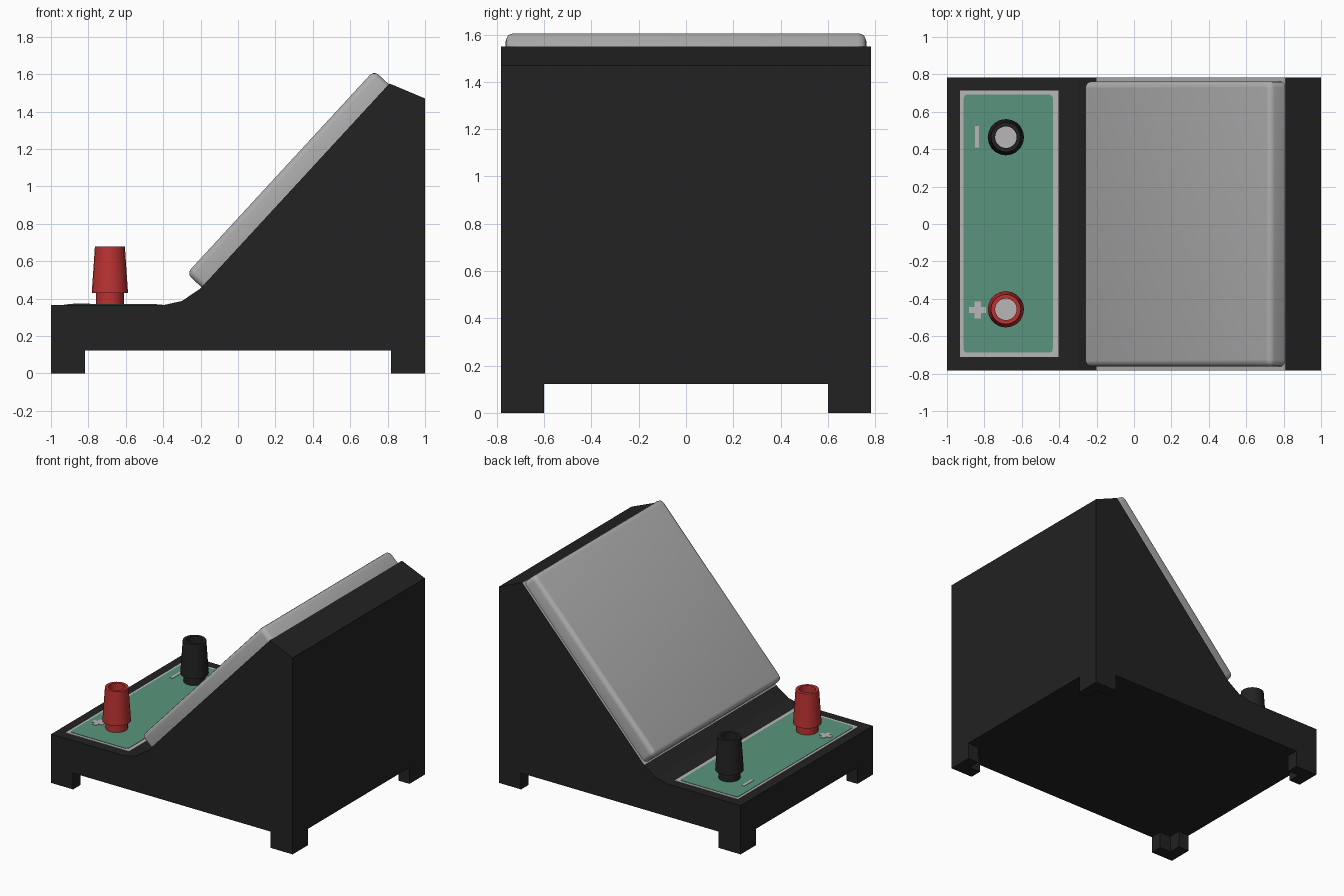
import bpy, bmesh, math
from mathutils import Matrix, Vector

if "Cube" in bpy.data.objects:
    bpy.data.objects.remove(bpy.data.objects["Cube"])


def material(name, rgb):
    m = bpy.data.materials.new(name)
    m.diffuse_color = (*rgb, 1)
    m.use_nodes = True
    m.node_tree.nodes["Principled BSDF"].inputs["Base Color"].default_value = m.diffuse_color
    return m


BLACK = material("black plastic", (0.016, 0.016, 0.016))
GREY = material("grey glass", (0.42, 0.42, 0.42))
LIGHT = material("light trim", (0.48, 0.47, 0.475))
GREEN = material("green plate", (0.1, 0.3, 0.205))
RED = material("red plastic", (0.5, 0.032, 0.032))


def add_object(name, bm, *mats, smooth=None):
    bmesh.ops.recalc_face_normals(bm, faces=bm.faces)
    mesh = bpy.data.meshes.new(name)
    bm.to_mesh(mesh)
    bm.free()
    for m in mats:
        mesh.materials.append(m)
    ob = bpy.data.objects.new(name, mesh)
    bpy.context.collection.objects.link(ob)
    if smooth:
        bpy.context.view_layer.objects.active = ob
        ob.select_set(True)
        bpy.ops.object.shade_smooth_by_angle(angle=math.radians(smooth))
        ob.select_set(False)
    return ob


def prism(points, offset):
    """Extrude a closed outline along an offset vector."""
    bm = bmesh.new()
    face = bm.faces.new([bm.verts.new(p) for p in points])
    ext = bmesh.ops.extrude_face_region(bm, geom=[face], use_keep_orig=True)
    verts = [g for g in ext["geom"] if isinstance(g, bmesh.types.BMVert)]
    bmesh.ops.translate(bm, verts=verts, vec=offset)
    bmesh.ops.recalc_face_normals(bm, faces=bm.faces)
    return bm


def plate(name, x0, x1, y0, y1, z0, z1, mat, radius=0):
    bm = prism([(x0, y0, z0), (x1, y0, z0), (x1, y1, z0), (x0, y1, z0)], (0, 0, z1 - z0))
    if radius:
        edges = [e for e in bm.edges if abs(e.verts[0].co.z - e.verts[1].co.z) > 1e-5]
        bmesh.ops.bevel(bm, geom=edges, offset=radius, segments=3, profile=0.5, affect='EDGES')
    return add_object(name, bm, mat)


# Wedge body, with the light sloping face under the panel
W = 0.782
DECK = 0.365
LOW, HIGH = Vector((-0.2, 0, 0.455)), Vector((0.81, 0, 1.55))
profile = [(-1, 0.122), (1, 0.122), (1, 1.47), (HIGH.x, HIGH.z), (LOW.x, LOW.z),
           (-0.3, 0.387), (-0.4, DECK), (-1, DECK)]
bm = prism([(x, -W, z) for x, z in profile], (0, 2 * W, 0))
for f in bm.faces:
    if f.normal.x < -0.7 and f.normal.z > 0.6:
        f.material_index = 1
add_object("wedge_body", bm, BLACK, LIGHT)

# L-shaped corner feet
L, T = 0.182, 0.09
for sx in (-1, 1):
    for sy in (-1, 1):
        outline = [(0, 0), (L, 0), (L, T), (T, T), (T, L), (0, L)]
        pts = [(sx * (1 - a), sy * (W - b), 0) for a, b in outline]
        add_object(f"foot_{'left' if sx < 0 else 'right'}_{'front' if sy < 0 else 'back'}",
                   prism(pts, (0, 0, 0.122)), BLACK)

# Rounded glass panel lying on the slope
d = (HIGH - LOW).normalized()
side = Vector((0, 1, 0))
n = d.cross(side)
length, half_w, thick = (HIGH - LOW).length, 0.763, 0.108
bm = prism([(0.008, -half_w, 0), (length - 0.005, -half_w, 0),
            (length - 0.005, half_w, 0), (0.008, half_w, 0)], (0, 0, thick))
edges = [e for e in bm.edges if abs(e.verts[0].co.z - e.verts[1].co.z) > 0.01]
bmesh.ops.bevel(bm, geom=edges, offset=0.035, segments=3, profile=0.5, affect='EDGES')
edges = [e for e in bm.edges if all(v.co.z > thick - 0.001 for v in e.verts)]
bmesh.ops.bevel(bm, geom=edges, offset=0.032, segments=3, profile=0.5, affect='EDGES')
if n.z < 0:
    n = -n
frame = Matrix((d, side, n)).transposed().to_4x4()
bm.transform(Matrix.Translation(LOW) @ frame)
add_object("sloped_panel", bm, GREY, smooth=50)

# Terminal plate with border and polarity marks
plate("plate_border", -0.93, -0.405, -0.71, 0.713, DECK - 0.002, DECK + 0.003, LIGHT)
plate("terminal_plate", -0.911, -0.434, -0.688, 0.692, DECK, DECK + 0.006, GREEN, 0.02)
plate("minus_mark", -0.85, -0.828, 0.41, 0.525, DECK, DECK + 0.009, LIGHT)
px, py, a, b = -0.836, -0.46, 0.045, 0.017
cross = []
for i in range(4):
    r = Matrix.Rotation(i * math.pi / 2, 2)
    for p in ((a, -b), (a, b), (b, b)):
        q = r @ Vector(p)
        cross.append((px + q.x, py + q.y, DECK))
add_object("plus_mark", prism(cross, (0, 0, 0.009)), LIGHT)


def terminal(name, x, y, mat):
    """Hollow tapered binding post turned from a profile."""
    prof = [(0.075, DECK), (0.075, 0.43), (0.097, 0.43), (0.08, 0.68), (0.058, 0.68), (0.058, 0.45)]
    sides = 20
    bm = bmesh.new()
    rings = []
    for r, z in prof:
        rings.append([bm.verts.new((x + r * math.cos(2 * math.pi * k / sides),
                                    y + r * math.sin(2 * math.pi * k / sides), z))
                      for k in range(sides)])
    for lo, hi in zip(rings, rings[1:]):
        for k in range(sides):
            j = (k + 1) % sides
            bm.faces.new((lo[k], lo[j], hi[j], hi[k]))
    bm.faces.new(rings[0])
    bm.faces.new(rings[-1]).material_index = 1  # metal at the bottom of the socket
    add_object(name, bm, mat, LIGHT, smooth=30)


terminal("positive_terminal", -0.685, -0.456, RED)
terminal("negative_terminal", -0.685, 0.464, BLACK)
